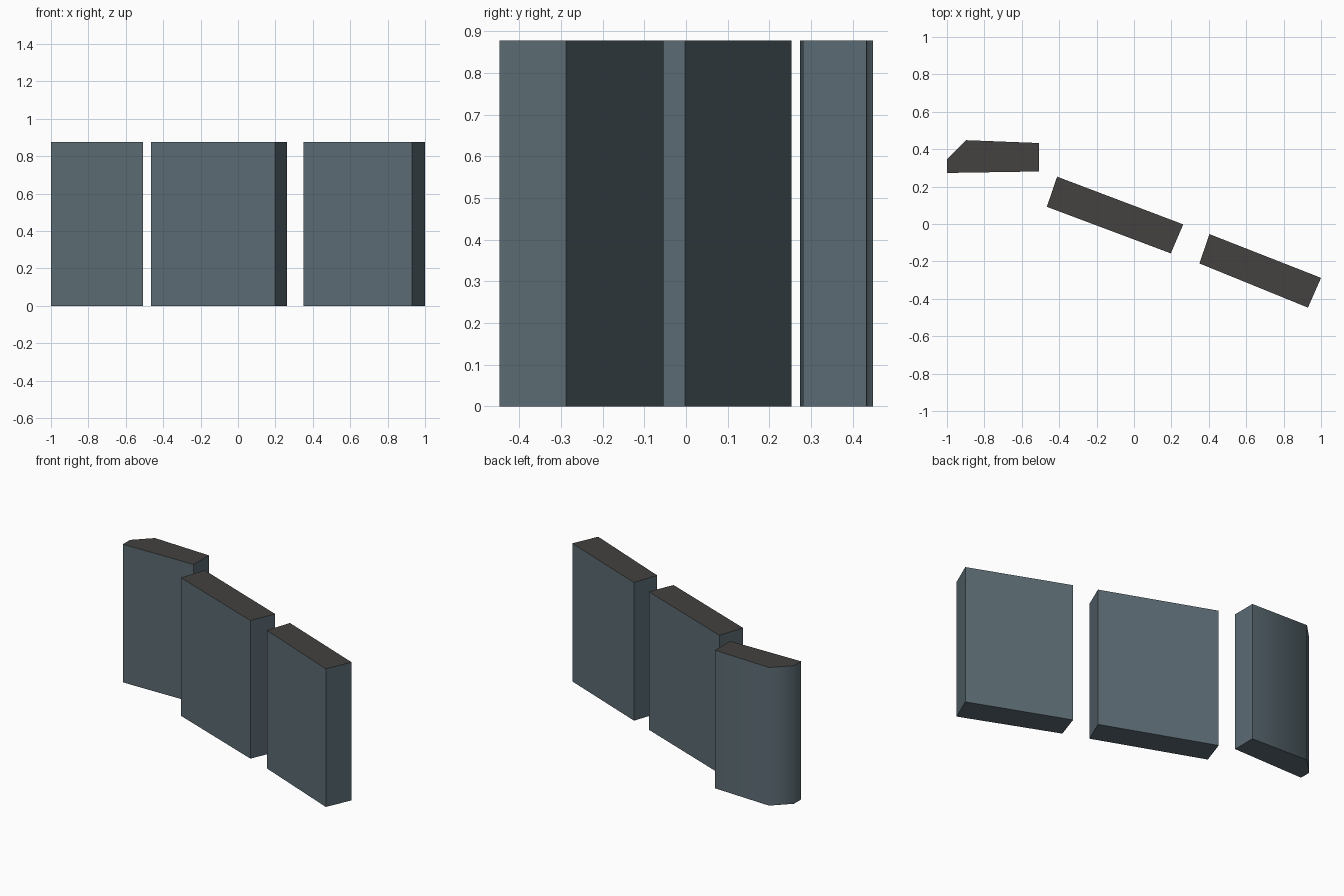
import bpy, bmesh

if "Cube" in bpy.data.objects:
    bpy.data.objects.remove(bpy.data.objects["Cube"])

HEIGHT = 0.877


def material(name, rgb):
    m = bpy.data.materials.new(name)
    m.diffuse_color = (*rgb, 1)
    m.use_nodes = True
    m.node_tree.nodes["Principled BSDF"].inputs["Base Color"].default_value = m.diffuse_color
    return m


slate = material("slate_blue_grey", (0.105, 0.147, 0.172))
charcoal = material("charcoal_top", (0.056, 0.054, 0.052))


def slab(name, outline, round_edge=None):
    """Extrude a counter-clockwise plan outline to the wall height."""
    bm = bmesh.new()
    base = bm.faces.new([bm.verts.new((x, y, 0)) for x, y in outline])
    ext = bmesh.ops.extrude_face_region(bm, geom=[base], use_keep_orig=True)
    for v in ext["geom"]:
        if isinstance(v, bmesh.types.BMVert):
            v.co.z = HEIGHT
    bmesh.ops.recalc_face_normals(bm, faces=bm.faces)
    # charcoal on upward faces, slate elsewhere
    for f in bm.faces:
        f.material_index = 1 if f.normal.z > 0.5 else 0
    mesh = bpy.data.meshes.new(name)
    bm.to_mesh(mesh)
    bm.free()
    mesh.materials.append(slate)
    mesh.materials.append(charcoal)
    obj = bpy.data.objects.new(name, mesh)
    bpy.context.collection.objects.link(obj)
    return obj


# end slab with a clipped, softly shaded back corner
left = slab("left_slab", [(-1, 0.273), (-0.508, 0.281), (-0.508, 0.433),
                          (-0.897, 0.448), (-1, 0.345)])
bpy.context.view_layer.objects.active = left
left.select_set(True)
bpy.ops.object.shade_smooth_by_angle(angle=0.87)

# two straight slabs stepping forward to the right
slab("middle_slab", [(-0.466, 0.092), (0.197, -0.157), (0.263, -0.002), (-0.411, 0.253)])
slab("right_slab", [(0.350, -0.211), (0.930, -0.447), (1.0, -0.288), (0.403, -0.054)])
